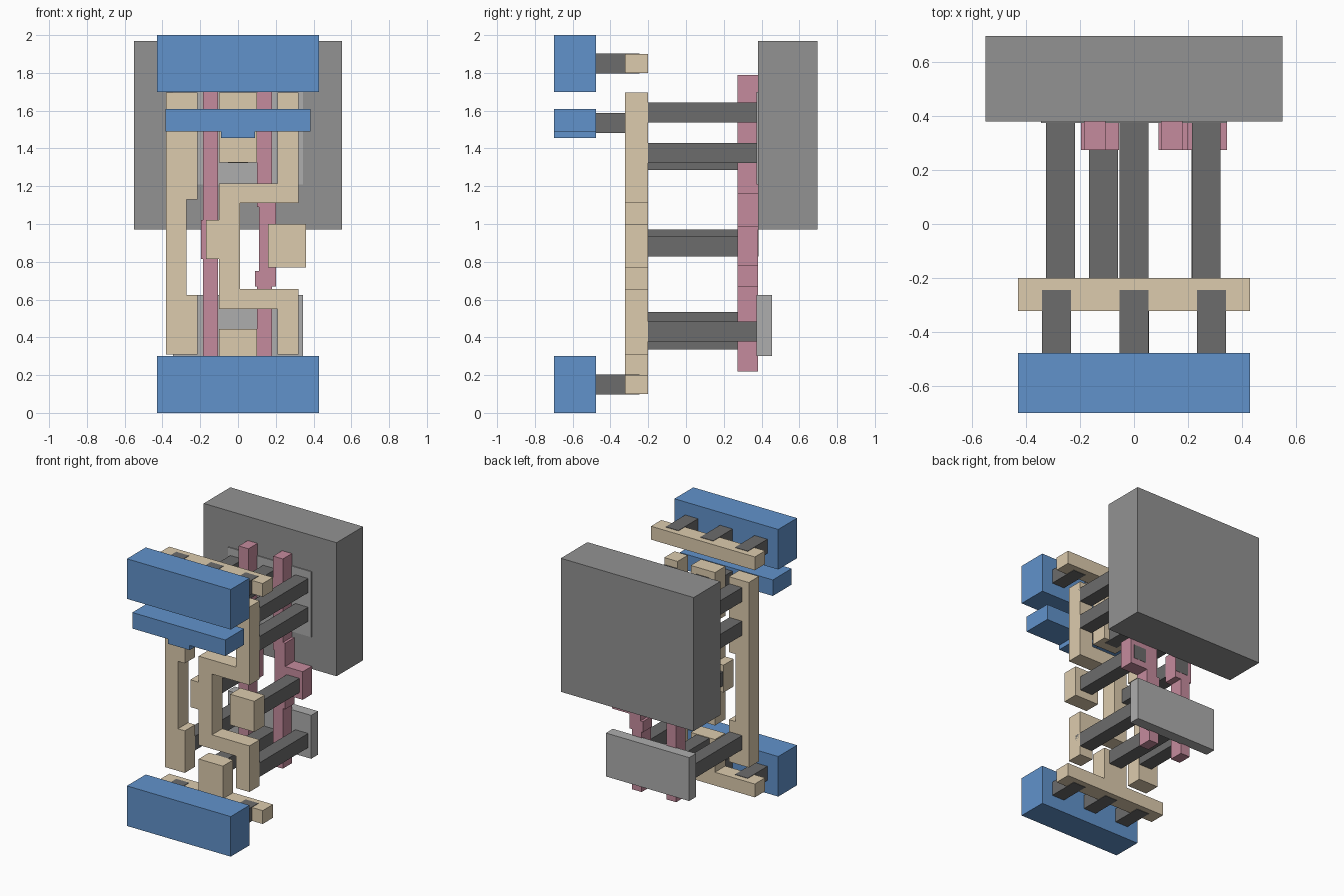
import bpy, bmesh


def material(name, rgb):
    m = bpy.data.materials.new(name)
    m.diffuse_color = (*rgb, 1)
    return m


BLUE = material("blue_metal", (0.12, 0.29, 0.60))
TAN = material("tan_metal", (0.72, 0.60, 0.42))
PINK = material("pink_gate", (0.56, 0.26, 0.34))
DARK = material("dark_contact", (0.15, 0.15, 0.15))
GREY = material("grey_well", (0.29, 0.29, 0.29))
LIGHT = material("light_grey_diffusion", (0.42, 0.42, 0.42))


def plate(name, outline, y0, y1, mat):
    """Extrude an x-z outline from y0 to y1."""
    bm = bmesh.new()
    face = bm.faces.new([bm.verts.new((x, y0, z)) for x, z in outline])
    ext = bmesh.ops.extrude_face_region(bm, geom=[face])["geom"]
    moved = [v for v in ext if isinstance(v, bmesh.types.BMVert)]
    bmesh.ops.translate(bm, vec=(0, y1 - y0, 0), verts=moved)
    bmesh.ops.recalc_face_normals(bm, faces=bm.faces)
    me = bpy.data.meshes.new(name)
    bm.to_mesh(me)
    bm.free()
    me.materials.append(mat)
    ob = bpy.data.objects.new(name, me)
    bpy.context.collection.objects.link(ob)
    return ob


def box(name, x0, x1, z0, z1, y0, y1, mat):
    return plate(name, [(x0, z0), (x1, z0), (x1, z1), (x0, z1)], y0, y1, mat)


# well slab and the two diffusion plates
box("well_slab", -0.55, 0.55, 0.97, 1.97, 0.38, 0.695, GREY)
box("upper_diffusion", -0.345, 0.345, 1.21, 1.70, 0.373, 0.455, LIGHT)
box("lower_diffusion", -0.345, 0.345, 0.30, 0.625, 0.373, 0.455, LIGHT)

# gate strips with contact pads
G0, G1 = 0.273, 0.381
plate("left_gate", [
    (-0.185, 0.22), (-0.105, 0.22), (-0.105, 0.815), (-0.055, 0.815),
    (-0.055, 1.02), (-0.105, 1.02), (-0.105, 1.79), (-0.185, 1.79),
    (-0.185, 1.02), (-0.197, 1.02), (-0.197, 0.815), (-0.185, 0.815)],
    G0, G1, PINK)
plate("right_gate", [
    (0.10, 0.22), (0.18, 0.22), (0.18, 0.67), (0.20, 0.67), (0.20, 0.78),
    (0.345, 0.78), (0.345, 0.99), (0.20, 0.99), (0.20, 1.165), (0.18, 1.165),
    (0.18, 1.79), (0.10, 1.79), (0.10, 1.09), (0.11, 1.09), (0.11, 0.75),
    (0.09, 0.75), (0.09, 0.67), (0.10, 0.67)], G0, G1, PINK)

# tan wiring layer
T0, T1 = -0.322, -0.2
box("top_tan_rail", -0.43, 0.43, 1.80, 1.90, T0, T1, TAN)
plate("bottom_tan_rail", [
    (-0.43, 0.10), (0.43, 0.10), (0.43, 0.20), (0.10, 0.20), (0.10, 0.445),
    (-0.10, 0.445), (-0.10, 0.20), (-0.43, 0.20)], T0, T1, TAN)
plate("left_tan_wire", [
    (-0.38, 0.31), (-0.215, 0.31), (-0.215, 0.625), (-0.272, 0.625),
    (-0.272, 1.13), (-0.215, 1.13), (-0.215, 1.695), (-0.38, 1.695)],
    T0, T1, TAN)
plate("right_tan_wire", [
    (0.21, 0.31), (0.32, 0.31), (0.32, 0.655), (0.01, 0.655), (0.01, 1.11),
    (0.32, 1.11), (0.32, 1.695), (0.21, 1.695), (0.21, 1.215), (-0.10, 1.215),
    (-0.10, 1.02), (-0.17, 1.02), (-0.17, 0.815), (-0.10, 0.815),
    (-0.10, 0.55), (0.21, 0.55)], T0, T1, TAN)
box("centre_tan_pad", -0.10, 0.10, 1.325, 1.695, T0, T1, TAN)
box("input_tan_pad", 0.16, 0.36, 0.77, 1.00, T0, T1, TAN)

# blue top layer
B0, B1 = -0.7, -0.477
box("top_blue_bar", -0.43, 0.43, 1.70, 2.00, B0, B1, BLUE)
box("bottom_blue_bar", -0.43, 0.43, 0.0, 0.30, B0, B1, BLUE)
plate("middle_blue_bar", [
    (-0.385, 1.49), (-0.09, 1.49), (-0.09, 1.455), (0.09, 1.455),
    (0.09, 1.49), (0.385, 1.49), (0.385, 1.61), (-0.385, 1.61)],
    B0, B1, BLUE)


def post(name, x, z, y0, y1):
    box(name, x - 0.053, x + 0.053, z - 0.053, z + 0.053, y0, y1, DARK)


# short posts between the blue bars and the tan layer
for x in (-0.287, 0, 0.287):
    post("top_short_post", x, 1.85, -0.53, -0.245)
    post("bottom_short_post", x, 0.15, -0.53, -0.245)
post("middle_short_post", 0.002, 1.534, -0.53, -0.245)

# long posts from the tan layer to the diffusion plates
for x, z in [(-0.272, 1.59), (0, 1.59), (0.267, 1.59),
             (-0.272, 1.338), (0, 1.375), (0.267, 1.375),
             (-0.272, 0.482), (0, 0.388), (0.267, 0.43)]:
    post("long_post", x, z, -0.25, 0.376)

# long posts through the gate pads
post("left_gate_post", -0.113, 0.917, -0.25, 0.383)
post("right_gate_post", 0.265, 0.88, -0.25, 0.383)
